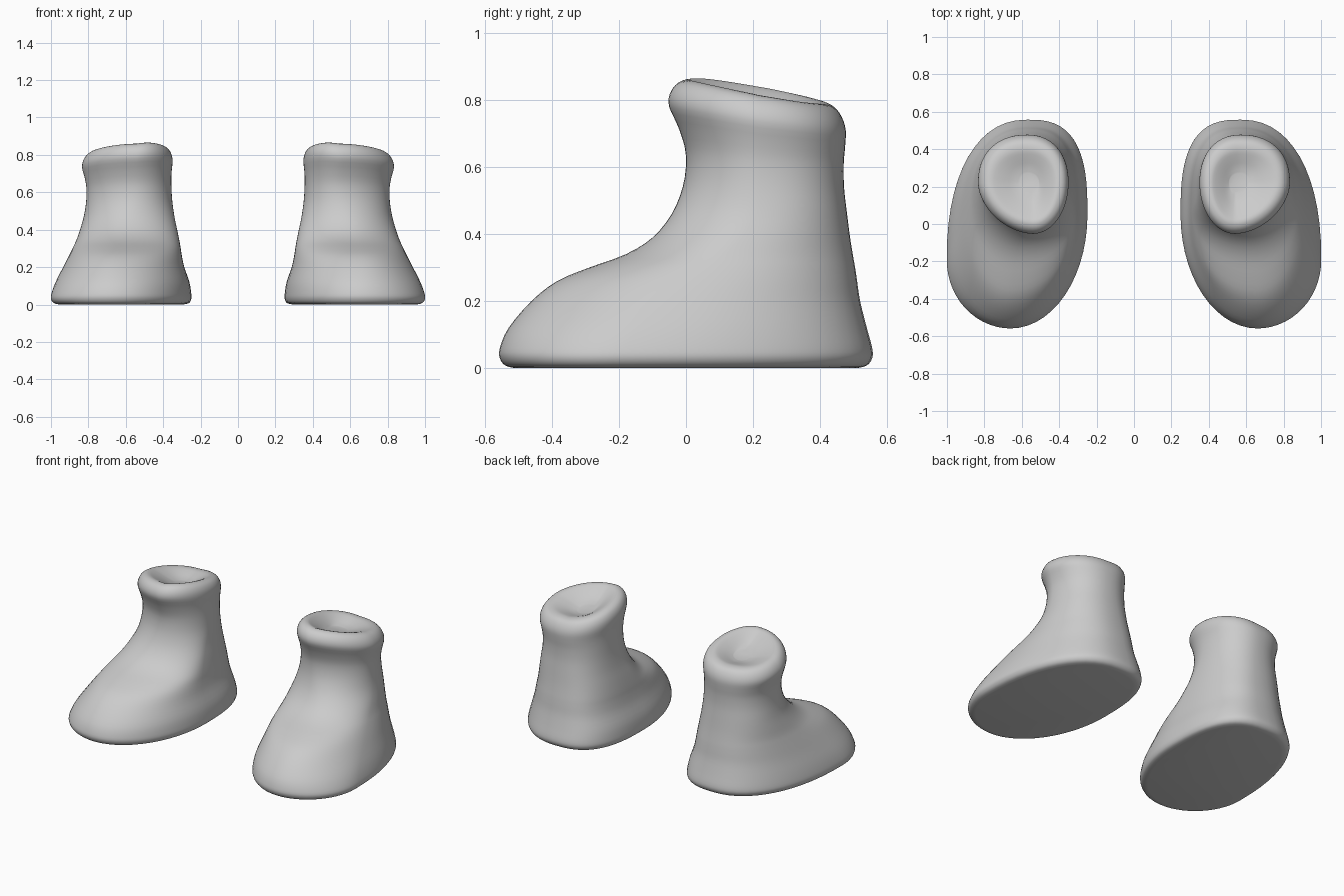
import bpy, bmesh, math

if "Cube" in bpy.data.objects:
    bpy.data.objects.remove(bpy.data.objects["Cube"], do_unlink=True)

SEGMENTS = 56
STEPS = 3

# Boot sections from sole to collar dish: height, front y, outer x, back y, inner x
SECTIONS = [
    (0, -.51, .955, .51, .295),
    (.008, -.54, .985, .54, .262),
    (.03, -.556, 1, .556, .25),
    (.06, -.556, .997, .556, .25),
    (.12, -.53, .975, .54, .26),
    (.2, -.462, .935, .52, .287),
    (.26, -.385, .905, .511, .3),
    (.3, -.29, .885, .505, .306),
    (.34, -.18, .866, .498, .313),
    (.39, -.1, .848, .49, .323),
    (.46, -.043, .827, .481, .338),
    (.54, -.01, .813, .472, .35),
    (.61, 0, .81, .471, .356),
    (.66, -.02, .82, .475, .356),
    (.71, -.05, .834, .477, .35),
    (.75, -.048, .825, .465, .355),
    (.78, -.025, .8, .44, .375),
    (.79, .01, .765, .4, .41),
    (.783, .06, .71, .36, .45),
    (.77, .12, .65, .31, .49),
    (.765, .17, .61, .27, .51),
]


def smoothstep(low, high, value):
    t = min(1, max(0, (value - low) / (high - low)))
    return t * t * (3 - 2 * t)


def mix(a, b, t):
    return a + (b - a) * t


def spline(a, b, c, d, t):
    """Catmull-Rom interpolation between b and c."""
    return b + t / 2 * (c - a + t * (2*a - 5*b + 4*c - d + t * (3*(b - c) + d - a)))


def refined_sections():
    last = len(SECTIONS) - 1
    for i in range(last):
        keys = [SECTIONS[min(max(i + k, 0), last)] for k in (-1, 0, 1, 2)]
        for s in range(STEPS):
            yield [spline(*column, s / STEPS) for column in zip(*keys)]
    yield SECTIONS[last]


def ring_points(section):
    """Skewed oval made of four superelliptic quarters between its extremes."""
    z, front_y, outer_x, back_y, inner_x = section
    rise = smoothstep(.2, .65, z)
    front_x = mix(.66, .54, rise)
    back_x = .57
    outer_y = mix(-.2, .22, smoothstep(0, .5, z))
    inner_y = mix(.05, .22, rise)
    # The collar rim rises toward the front and the inner side
    tilt = smoothstep(.54, .72, z) * min(1, (outer_x - inner_x) / .35)
    for k in range(SEGMENTS):
        a = math.tau * k / SEGMENTS
        forward, outward = math.cos(a), math.sin(a)
        cx = front_x if forward > 0 else back_x
        cy = outer_y if outward > 0 else inner_y
        rx = (outer_x if outward > 0 else inner_x) - cx
        ry = (front_y if forward > 0 else back_y) - cy
        if forward > 0:
            power = mix(2, 1.8, rise) if outward > 0 else 2
        else:
            power = 2.25 if outward > 0 else mix(2.8, 2.2, rise)
        x = cx + rx * abs(outward) ** (2 / power)
        y = cy + ry * abs(forward) ** (2 / power)
        lift = .07 * ((1 + forward) / 2) ** 1.5 + .025 * max(0, -outward)
        yield x, y, z + tilt * lift


def make_boot(name, side, material):
    bm = bmesh.new()
    rings = [[bm.verts.new((side * x, y, z)) for x, y, z in ring_points(s)]
             for s in refined_sections()]
    for low, high in zip(rings, rings[1:]):
        for k in range(SEGMENTS):
            n = (k + 1) % SEGMENTS
            bm.faces.new((low[k], low[n], high[n], high[k]))
    # Flat sole and bottom of the collar dish
    bm.faces.new(rings[0])
    bm.faces.new(rings[-1])
    bmesh.ops.recalc_face_normals(bm, faces=bm.faces)
    mesh = bpy.data.meshes.new(name)
    bm.to_mesh(mesh)
    bm.free()
    mesh.materials.append(material)
    boot = bpy.data.objects.new(name, mesh)
    bpy.context.collection.objects.link(boot)
    bpy.ops.object.select_all(action='DESELECT')
    boot.select_set(True)
    bpy.context.view_layer.objects.active = boot
    bpy.ops.object.shade_smooth_by_angle(angle=math.radians(50))


# Plain grey for both boots
grey = bpy.data.materials.new("light_grey")
grey.use_nodes = True
color = (.6, .6, .6, 1)
grey.diffuse_color = color
grey.node_tree.nodes["Principled BSDF"].inputs["Base Color"].default_value = color

make_boot("left_boot", 1, grey)
make_boot("right_boot", -1, grey)
